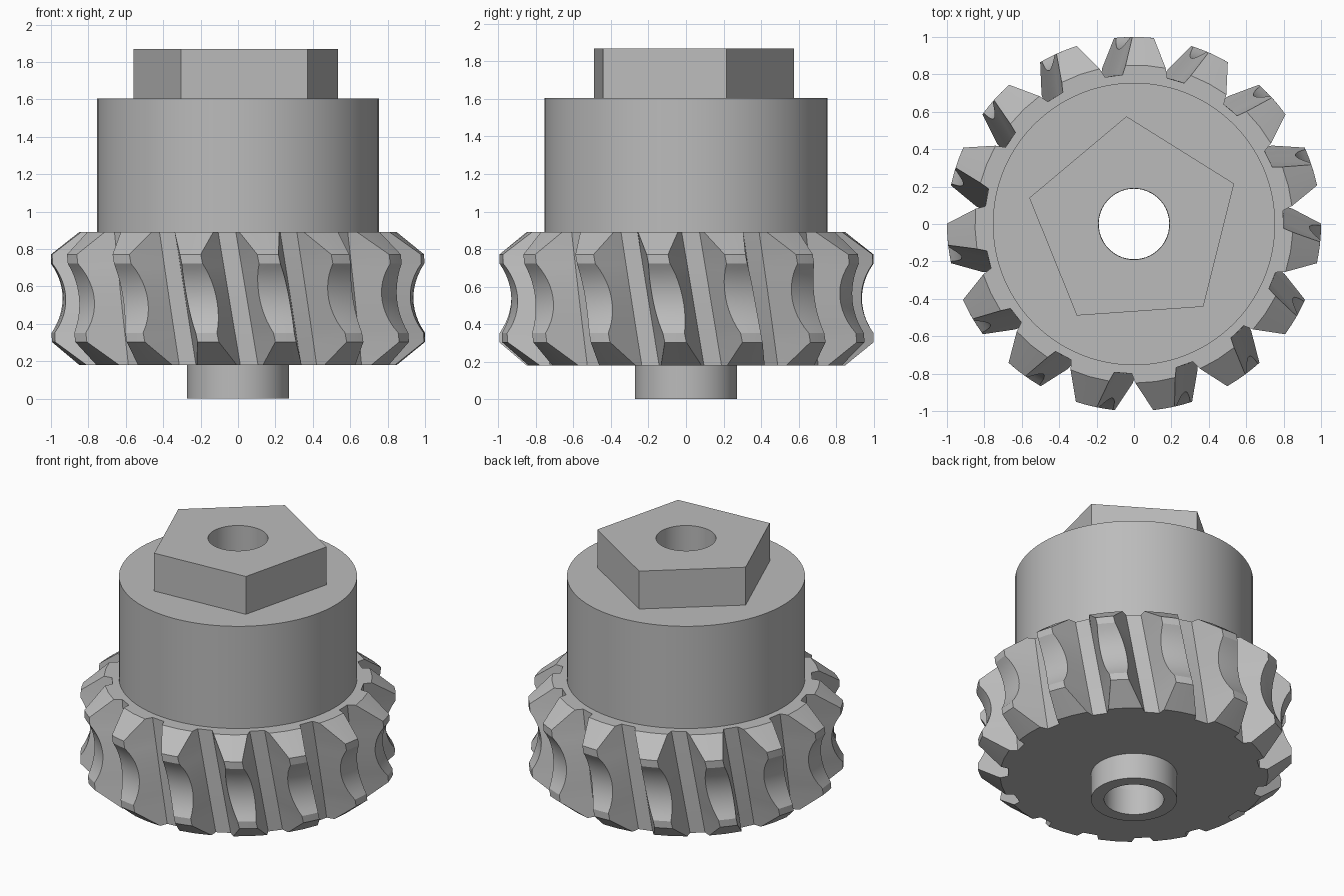
import bpy, bmesh
from math import sin, cos, pi, radians, sqrt

cube = bpy.data.objects.get("Cube")
if cube:
    bpy.data.objects.remove(cube)

BORE = 0.19
TEETH = 15
ROOT = 0.80
MID = 0.537          # height of the middle of the toothed rim
LEAN = 12            # degrees of tooth twist per unit of height

steel = bpy.data.materials.new("grey_steel")
steel.use_nodes = True
colour = (0.5, 0.5, 0.5, 1)
steel.diffuse_color = colour
steel.node_tree.nodes["Principled BSDF"].inputs["Base Color"].default_value = colour


def ring(polar, z):
    return [(r * cos(a), r * sin(a), z) for a, r in polar]


def bored_part(name, sections):
    """Skin a stack of (polar outline, z) sections and close it around the bore."""
    loops = [ring(p, z) for p, z in sections]
    for p, z in (sections[-1], sections[0]):
        loops.append(ring([(a, BORE) for a, r in p], z))
    bm = bmesh.new()
    rows = [[bm.verts.new(co) for co in loop] for loop in loops]
    for i, low in enumerate(rows):
        high = rows[(i + 1) % len(rows)]
        for j in range(len(low)):
            k = (j + 1) % len(low)
            bm.faces.new((low[j], low[k], high[k], high[j]))
    bmesh.ops.recalc_face_normals(bm, faces=bm.faces)
    mesh = bpy.data.meshes.new(name)
    bm.to_mesh(mesh)
    bm.free()
    mesh.materials.append(steel)
    obj = bpy.data.objects.new(name, mesh)
    bpy.context.collection.objects.link(obj)
    bpy.ops.object.select_all(action='DESELECT')
    obj.select_set(True)
    bpy.context.view_layer.objects.active = obj
    bpy.ops.object.shade_smooth_by_angle(angle=radians(28))
    return obj


def circle(radius, count=90):
    return [(2 * pi * i / count, radius) for i in range(count)]


def pentagon(radius, start, per_side=18):
    """Regular pentagon as a polar outline, subdivided along each side."""
    out = []
    for i in range(5 * per_side):
        local = 2 * pi / 5 * (i % per_side) / per_side - pi / 5
        out.append((start + 2 * pi * i / (5 * per_side),
                    radius * cos(pi / 5) / cos(local)))
    return out


def toothed(tip, z):
    """Outline of the leaning tapered teeth at one height."""
    half_root = 8.6
    half_tip = half_root - 5.3 * (tip - ROOT) / (1 - ROOT)
    out = []
    for t in range(TEETH):
        mid = 90 + 360 / TEETH * t + LEAN * (MID - z)
        for offset, r in ((-half_root, ROOT), (-half_tip, tip), (0, tip),
                          (half_tip, tip), (half_root, ROOT)):
            out.append((radians(mid + offset), r))
    return out


# Toothed rim: chamfer, land, concave throat, land, chamfer
throat_r, half_h, steps = 0.405, 0.185, 12
profile = [(0.85, 0.18), (1.0, 0.303)]
sag = throat_r - sqrt(throat_r ** 2 - half_h ** 2)
waist = 0.938
for s in range(steps + 1):
    dz = half_h * (2 * s / steps - 1)
    rise = throat_r - sqrt(throat_r ** 2 - dz ** 2)
    profile.append((waist + (1 - waist) * rise / sag, MID + dz))
profile += [(1.0, 0.771), (0.85, 0.89)]
bored_part("toothed_rim", [(toothed(r, z), z) for r, z in profile])

# Plain round parts
bored_part("lower_boss", [(circle(0.273), 0), (circle(0.273), 0.18)])
bored_part("upper_hub", [(circle(0.755), 0.89), (circle(0.755), 1.605)])

# Five-sided drive head
head = pentagon(0.577, radians(94))
bored_part("drive_head", [(head, 1.605), (head, 1.87)])
